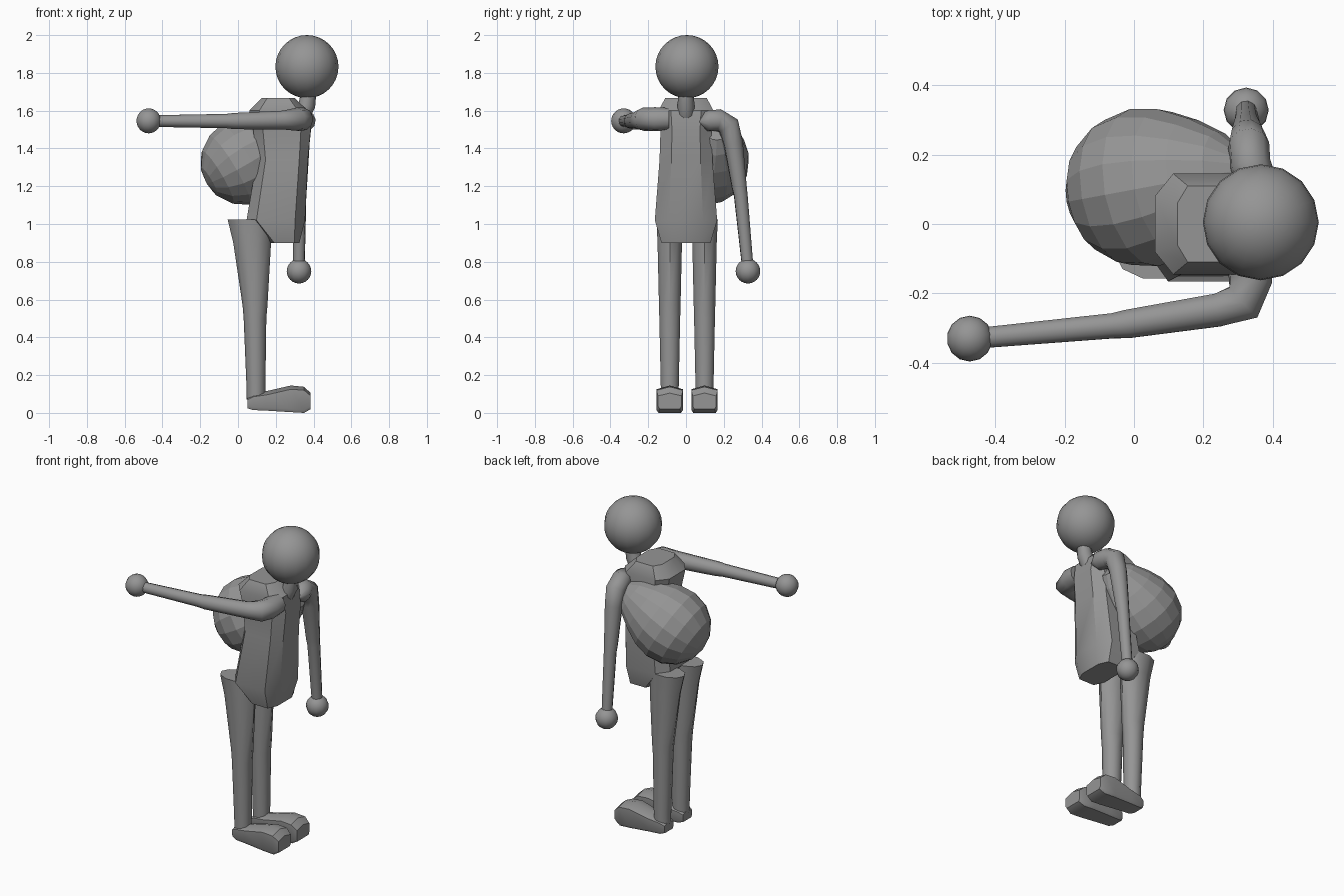
import bpy, bmesh, math
from mathutils import Vector

if "Cube" in bpy.data.objects:
    bpy.data.objects.remove(bpy.data.objects["Cube"])

grey = bpy.data.materials.new("plain_grey")
grey.diffuse_color = (0.3, 0.3, 0.3, 1)
grey.use_nodes = True
grey.node_tree.nodes["Principled BSDF"].inputs["Base Color"].default_value = grey.diffuse_color


def finish(name, bm, smooth_angle):
    bmesh.ops.recalc_face_normals(bm, faces=bm.faces)
    mesh = bpy.data.meshes.new(name)
    bm.to_mesh(mesh)
    bm.free()
    mesh.materials.append(grey)
    ob = bpy.data.objects.new(name, mesh)
    bpy.context.collection.objects.link(ob)
    if smooth_angle:
        bpy.ops.object.select_all(action='DESELECT')
        ob.select_set(True)
        bpy.context.view_layer.objects.active = ob
        bpy.ops.object.shade_smooth_by_angle(angle=math.radians(smooth_angle))
    return ob


def loft(name, rings, smooth_angle=40):
    """Skin a closed solid through rings with equal point counts."""
    bm = bmesh.new()
    rows = [[bm.verts.new(p) for p in ring] for ring in rings]
    n = len(rows[0])
    for a, b in zip(rows, rows[1:]):
        for i in range(n):
            j = (i + 1) % n
            bm.faces.new((a[i], a[j], b[j], b[i]))
    bm.faces.new(rows[0])
    bm.faces.new(rows[-1])
    return finish(name, bm, smooth_angle)


def ellipse(c, u, v, n):
    return [c + u * math.cos(2 * math.pi * i / n) + v * math.sin(2 * math.pi * i / n)
            for i in range(n)]


def tube(name, path, n=10):
    """Round limb along (x, y, z, radius) points."""
    pts = [Vector(p[:3]) for p in path]
    rings, u = [], None
    for i, c in enumerate(pts):
        t = (pts[min(i + 1, len(pts) - 1)] - pts[max(i - 1, 0)]).normalized()
        u = t.orthogonal() if u is None else u
        u = (u - t * u.dot(t)).normalized()
        r = path[i][3]
        rings.append(ellipse(c, u * r, t.cross(u) * r, n))
    return loft(name, rings, 50)


def ball(name, centre, r, seg):
    bm = bmesh.new()
    bmesh.ops.create_uvsphere(bm, u_segments=seg, v_segments=seg, radius=r)
    bmesh.ops.translate(bm, verts=bm.verts, vec=centre)
    return finish(name, bm, 50)


# Torso: chamfered rectangular sections (z, back x, front x, half width)
sections = [(0.90, 0.165, 0.325, 0.13), (1.02, 0.045, 0.355, 0.165),
            (1.34, 0.10, 0.37, 0.14), (1.50, 0.08, 0.385, 0.135),
            (1.60, 0.06, 0.37, 0.145), (1.667, 0.125, 0.30, 0.11)]
rings = []
for z, x0, x1, h in sections:
    c, d = (x1 - x0) * 0.17, h * 0.45
    rings.append([(x0 + c, -h, z), (x1 - c, -h, z), (x1, -h + d, z), (x1, h - d, z),
                  (x1 - c, h, z), (x0 + c, h, z), (x0, h - d, z), (x0, -h + d, z)])
loft("torso", rings, 35)

# Head and neck
ball("head", (0.365, 0.005, 1.833), 0.167, 16)
tube("neck", [(0.34, 0, 1.58, 0.045), (0.365, 0, 1.63, 0.045), (0.375, 0, 1.70, 0.04)], 8)

# Faceted teardrop pack on the back, revolved about its slanted axis
axis = Vector((0.27, 0.05, 0.16)).normalized()
side = axis.cross(Vector((0, 0, 1))).normalized()
up = side.cross(axis)
centre = Vector((0.03, 0.105, 1.33))
R = 0.23
profile = [(-R * math.cos(math.radians(a)), R * math.sin(math.radians(a)))
           for a in (1, 22.5, 45, 67.5, 90)]
profile += [(0.09, 0.215), (0.18, 0.175), (0.27, 0.12), (0.33, 0.06)]
loft("back_pack", [ellipse(centre + axis * d, side * r, up * r, 16)
                   for d, r in profile], 0)

# Raised arm, pointing backwards
tube("raised_arm", [(0.335, -0.09, 1.555, 0.06), (0.335, -0.16, 1.555, 0.064),
                    (0.315, -0.225, 1.555, 0.062), (0.24, -0.248, 1.55, 0.05),
                    (-0.02, -0.288, 1.545, 0.043), (-0.06, -0.293, 1.545, 0.038),
                    (-0.44, -0.328, 1.545, 0.031)])
ball("raised_hand", (-0.473, -0.33, 1.546), 0.066, 14)

# Hanging arm, with a pointed end poking out of the chest
tube("hanging_arm", [(0.375, 0.07, 1.54, 0.005), (0.36, 0.11, 1.545, 0.055),
                     (0.335, 0.17, 1.55, 0.06), (0.33, 0.225, 1.52, 0.06),
                     (0.328, 0.25, 1.43, 0.052), (0.325, 0.283, 1.19, 0.04),
                     (0.325, 0.29, 1.15, 0.037), (0.323, 0.325, 0.79, 0.031)])
ball("hanging_hand", (0.323, 0.328, 0.75), 0.065, 12)

# Legs: (z, x, x radius, y radius), flat cut at the top
leg = [(0.07, 0.095, 0.05, 0.048), (0.14, 0.095, 0.05, 0.05), (0.50, 0.09, 0.06, 0.058),
       (0.57, 0.09, 0.066, 0.06), (0.90, 0.075, 0.1, 0.068), (1.025, 0.06, 0.115, 0.074)]
# Feet: (x, half width, bottom z, shoulder z, ridge z) from heel to toe
foot = [(0.05, 0.045, 0.025, 0.07, 0.085), (0.08, 0.055, 0.015, 0.085, 0.105),
        (0.15, 0.06, 0.012, 0.095, 0.115), (0.28, 0.07, 0.004, 0.125, 0.145),
        (0.35, 0.07, 0.0, 0.12, 0.138), (0.385, 0.062, 0.02, 0.09, 0.105)]
for label, y in (("right", -0.086), ("left", 0.098)):
    loft(label + "_leg", [ellipse(Vector((x, y, z)), Vector((rx, 0, 0)),
                                  Vector((0, ry, 0)), 10) for z, x, rx, ry in leg])
    loft(label + "_foot", [[(x, y - w * 0.85, b), (x, y + w * 0.85, b),
                            (x, y + w, b + 0.015), (x, y + w, s), (x, y, r),
                            (x, y - w, s), (x, y - w, b + 0.015)]
                           for x, w, b, s, r in foot], 35)
